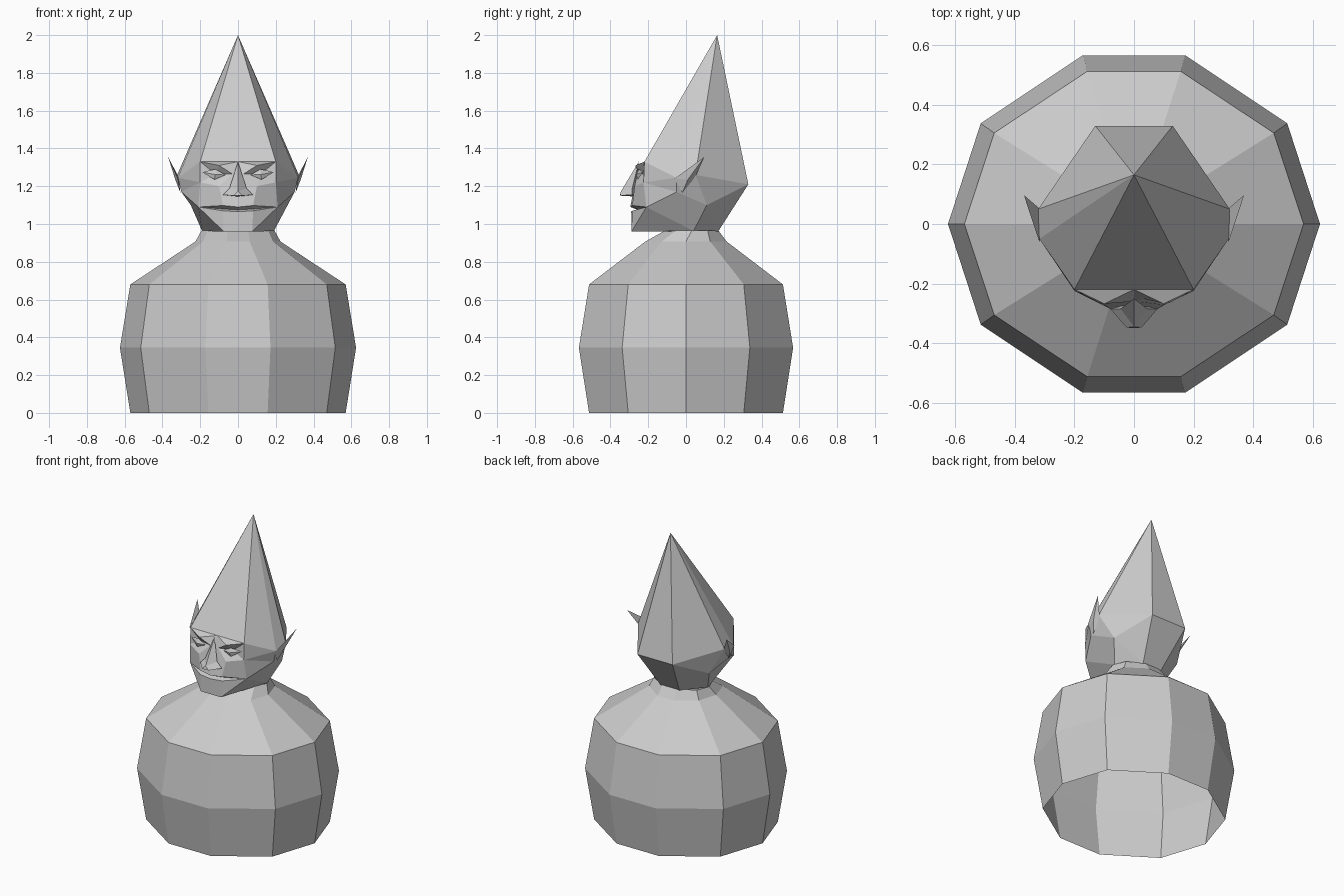
import bpy
import bmesh

cube = bpy.data.objects.get("Cube")
if cube:
    bpy.data.objects.remove(cube, do_unlink=True)

clay = bpy.data.materials.new("plain_grey")
clay.use_nodes = True
grey = (0.6, 0.6, 0.6, 1)
clay.diffuse_color = grey
clay.node_tree.nodes["Principled BSDF"].inputs["Base Color"].default_value = grey


def finish(name, bm):
    bmesh.ops.recalc_face_normals(bm, faces=bm.faces)
    mesh = bpy.data.meshes.new(name)
    bm.to_mesh(mesh)
    bm.free()
    mesh.materials.append(clay)
    obj = bpy.data.objects.new(name, mesh)
    bpy.context.collection.objects.link(obj)
    return obj


def mirrored(name, points, faces):
    """Make a symmetric mesh from the named points and faces of its left half."""
    bm = bmesh.new()
    left, right = {}, {}
    for key, (x, y, z) in points.items():
        left[key] = bm.verts.new((x, y, z))
        right[key] = bm.verts.new((-x, y, z)) if x else left[key]
    for face in faces:
        keys = face.split()
        bm.faces.new([left[k] for k in keys])
        bm.faces.new([right[k] for k in reversed(keys)])
    return finish(name, bm)


# Rounded ten-sided body, open underneath
quarter = [(0.625, 0), (0.515, 0.338), (0.172, 0.567)]
outline = quarter + [(-x, y) for x, y in reversed(quarter)]
outline += [(-x, -y) for x, y in outline[1:5]]
# height, width scale, depth scale, depth offset
levels = [(0, 0.912, 0.905, 0), (0.345, 1, 1, 0), (0.68, 0.912, 0.905, 0),
          (0.907, 0.36, 0.38, 0), (0.965, 0.31, 0.25, 0.03)]
bm = bmesh.new()
rings = [[bm.verts.new((x * sx, y * sy + dy, z)) for x, y in outline]
         for z, sx, sy, dy in levels]
for low, high in zip(rings, rings[1:]):
    for i in range(len(outline)):
        j = (i + 1) % len(outline)
        bm.faces.new((low[i], low[j], high[j], high[i]))
finish("body", bm)

# Pointed hat
hat = {
    "apex": (0, 0.165, 2),
    "brim_mid": (0, -0.22, 1.33),
    "brim": (0.2, -0.22, 1.33),
    "ear": (0.318, -0.05, 1.245),
    "temple": (0.322, 0.05, 1.26),
    "nape": (0.13, 0.33, 1.21),
    "nape_mid": (0, 0.33, 1.21),
}
mirrored("hat", hat, [
    "apex brim_mid brim", "apex brim ear", "apex ear temple",
    "apex temple nape", "apex nape nape_mid"])

# Head with brow, cheeks, mouth and chin
head = {key: hat[key] for key in hat if key != "apex"}
head.update({
    "jaw": (0.25, 0.11, 1.1),
    "neck_back": (0.07, 0.17, 0.96),
    "neck_mid": (0, 0.17, 0.96),
    "neck": (0.19, 0.04, 0.963),
    "lobe": (0.3, -0.05, 1.17),
    "corner": (0.21, -0.21, 1.09),
    "chin": (0.075, -0.288, 0.96),
    "chin_mid": (0, -0.288, 0.96),
    "lower_lip": (0.08, -0.285, 1.07),
    "lower_mid": (0, -0.29, 1.065),
    "slit": (0.08, -0.25, 1.08),
    "slit_mid": (0, -0.255, 1.075),
    "upper_lip": (0.08, -0.285, 1.098),
    "upper_mid": (0, -0.295, 1.09),
    "cheek": (0.1, -0.272, 1.2),
    "cheek_out": (0.2, -0.225, 1.22),
    "socket": (0.12, -0.225, 1.265),
    "bridge": (0.03, -0.25, 1.265),
    "bridge_mid": (0, -0.26, 1.265),
    "brow": (0.1, -0.268, 1.31),
})
mirrored("head", head, [
    "nape_mid nape neck_back neck_mid", "nape jaw neck_back",
    "neck_back jaw neck", "temple jaw nape", "temple ear lobe jaw",
    "lobe corner neck jaw", "corner chin neck",
    "chin_mid chin neck neck_back neck_mid",
    "brim ear cheek_out", "ear lobe cheek_out", "lobe corner cheek_out",
    "brim_mid brim brow", "brim_mid brow bridge bridge_mid",
    "brow brim socket", "brow socket bridge", "brim cheek_out socket",
    "socket cheek_out cheek", "socket cheek bridge",
    "cheek cheek_out corner upper_lip",
    "bridge cheek upper_lip upper_mid bridge_mid",
    "upper_mid upper_lip slit slit_mid", "upper_lip corner slit",
    "slit corner lower_lip", "slit_mid slit lower_lip lower_mid",
    "lower_lip corner chin", "lower_mid lower_lip chin chin_mid"])

# Nose with flared nostrils
mirrored("nose", {
    "top": (0, -0.25, 1.33),
    "tip": (0.025, -0.348, 1.15),
    "ridge": (0, -0.345, 1.172),
    "wing": (0.08, -0.285, 1.155),
    "wing_top": (0.045, -0.285, 1.19),
    "base": (0, -0.265, 1.145),
    "tip_mid": (0, -0.35, 1.15),
}, ["top ridge wing_top", "ridge tip wing wing_top", "ridge tip_mid tip",
    "tip_mid base wing tip", "top wing_top wing base"])

# Faceted eyes set under the brow
mirrored("eyes", {
    "inner": (0.065, -0.25, 1.26),
    "outer": (0.19, -0.228, 1.275),
    "upper": (0.12, -0.25, 1.29),
    "lower": (0.125, -0.255, 1.235),
    "front": (0.12, -0.264, 1.262),
}, ["inner upper front", "upper outer front", "outer lower front",
    "lower inner front"])

# Pointed ears sweeping up and back
mirrored("ears", {
    "front": (0.318, -0.06, 1.24),
    "low": (0.305, -0.02, 1.165),
    "rear": (0.315, 0.05, 1.25),
    "fold": (0.332, 0.01, 1.235),
    "tip": (0.37, 0.097, 1.355),
}, ["front low fold", "front fold tip", "low rear tip fold",
    "rear front tip", "front rear low"])
